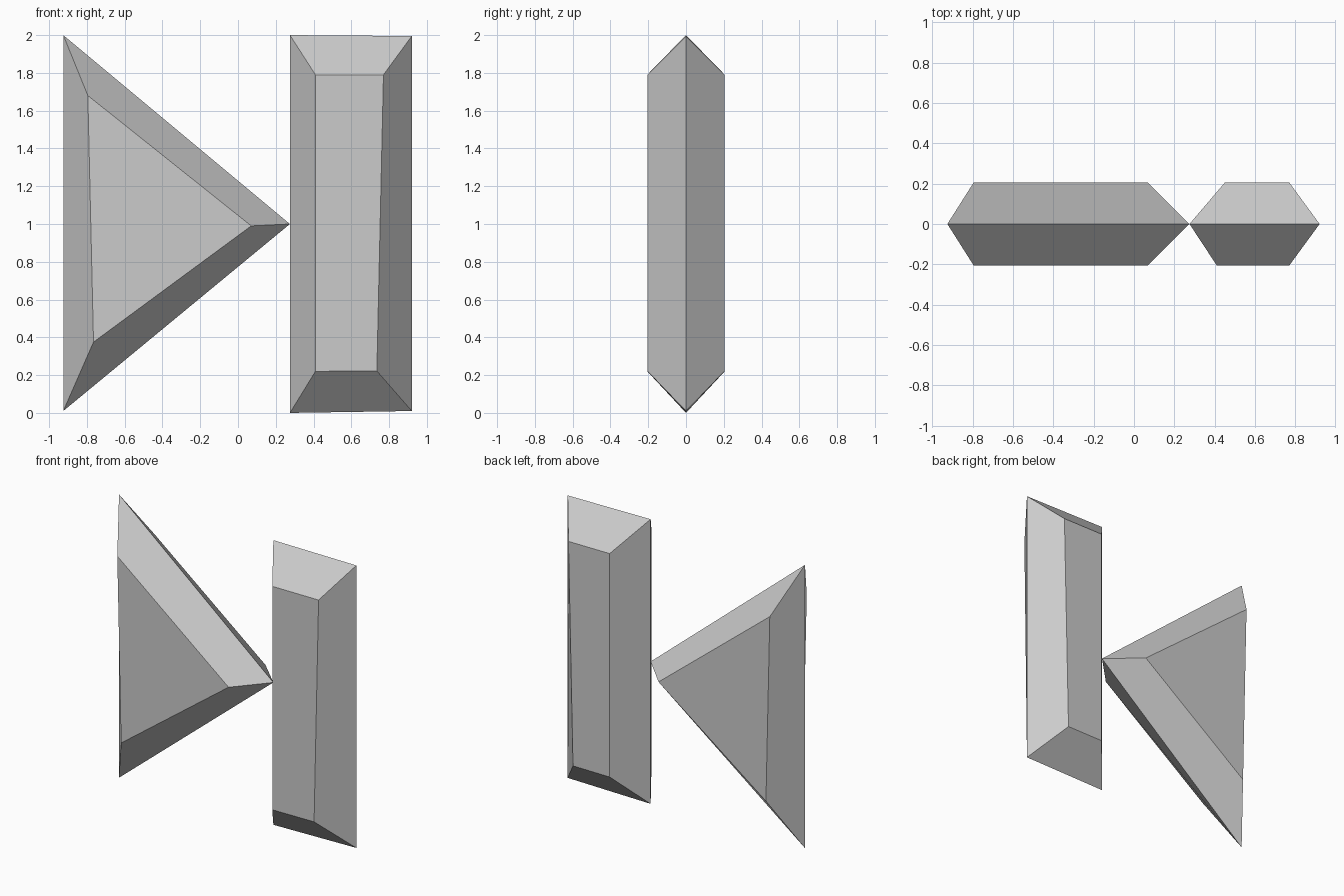
import bpy
import bmesh

cube = bpy.data.objects.get("Cube")
if cube:
    bpy.data.objects.remove(cube, do_unlink=True)

DEPTH = 0.205

grey = bpy.data.materials.new("plain_grey")
grey.use_nodes = True
colour = (0.6, 0.6, 0.6, 1)
grey.diffuse_color = colour
grey.node_tree.nodes["Principled BSDF"].inputs["Base Color"].default_value = colour


def bevelled_prism(name, outline, front, back):
    """Widest at the y = 0 outline, sloping to a smaller flat face on each side."""
    bm = bmesh.new()
    rim = [bm.verts.new((x, 0, z)) for x, z in outline]
    count = len(rim)
    for points, y in ((front, -DEPTH), (back, DEPTH)):
        cap = [bm.verts.new((x, y, z)) for x, z in points]
        bm.faces.new(cap)
        for i in range(count):
            j = (i + 1) % count
            bm.faces.new((rim[i], rim[j], cap[j], cap[i]))
    bmesh.ops.recalc_face_normals(bm, faces=bm.faces)
    mesh = bpy.data.meshes.new(name)
    bm.to_mesh(mesh)
    bm.free()
    mesh.materials.append(grey)
    obj = bpy.data.objects.new(name, mesh)
    bpy.context.collection.objects.link(obj)


# Triangle pointing at the bar
triangle_face = [(-0.765, 0.375), (0.07, 0.99), (-0.795, 1.68)]
bevelled_prism("triangle_block", [(-0.925, 0.01), (0.275, 1.0), (-0.925, 2.0)],
               triangle_face, triangle_face)

# Upright bar, with a narrower face at the back
bar_right = [(0.735, 0.222), (0.77, 1.79)]
bevelled_prism("upright_bar", [(0.275, 0), (0.92, 0.01), (0.92, 1.995), (0.275, 2.0)],
               [(0.41, 0.22)] + bar_right + [(0.41, 1.79)],
               [(0.45, 0.22)] + bar_right + [(0.45, 1.79)])
